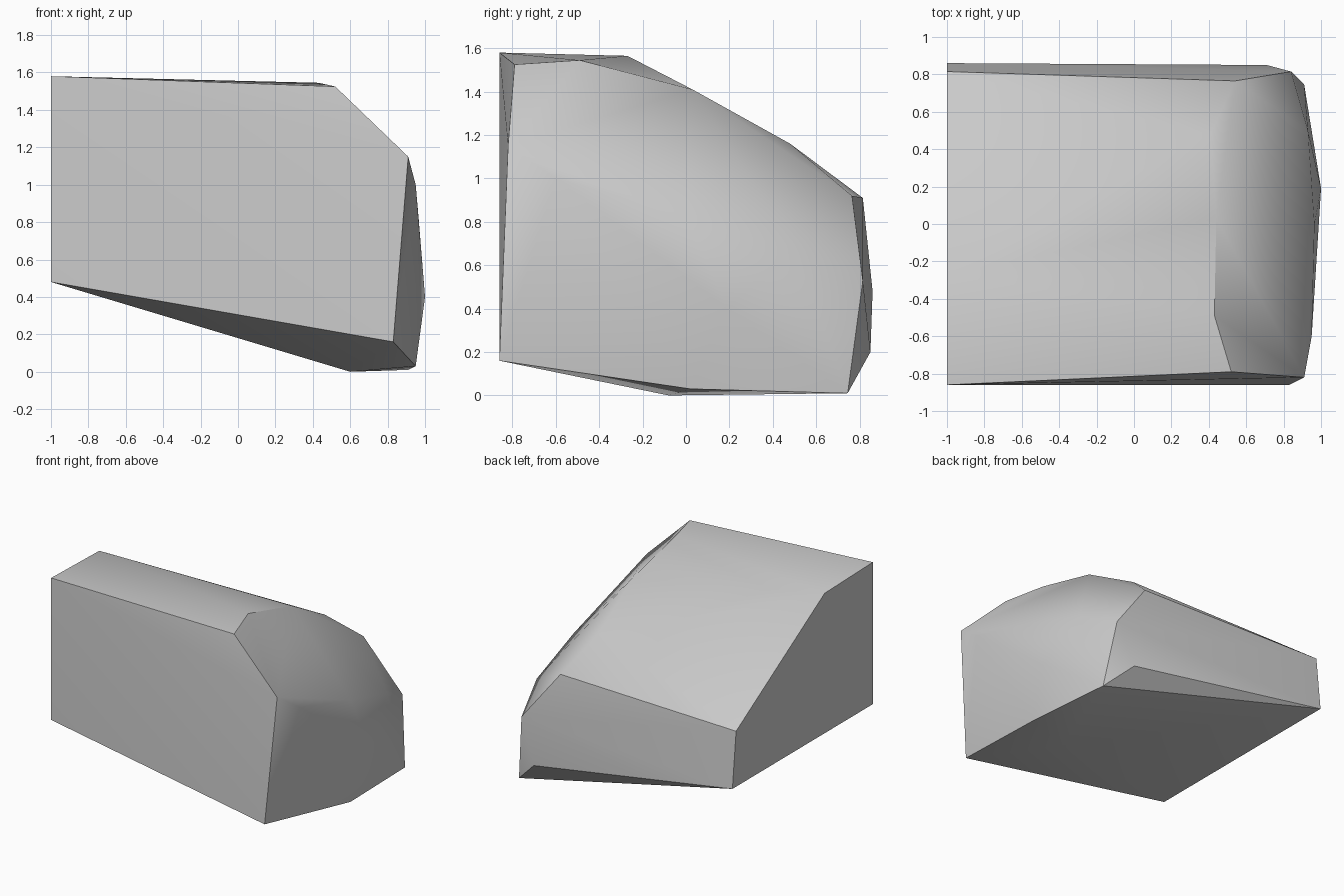
import bpy
import bmesh
import math

default_cube = bpy.data.objects.get("Cube")
if default_cube:
    bpy.data.objects.remove(default_cube, do_unlink=True)


def make_material(name, colour):
    material = bpy.data.materials.new(name)
    material.use_nodes = True
    material.diffuse_color = colour
    material.node_tree.nodes["Principled BSDF"].inputs["Base Color"].default_value = colour
    return material


def hull_object(name, outlines, material):
    """Wrap a faceted convex block around a set of outline points."""
    mesh = bpy.data.meshes.new(name)
    block = bpy.data.objects.new(name, mesh)
    bpy.context.collection.objects.link(block)
    bm = bmesh.new()
    for outline in outlines:
        for point in outline:
            bm.verts.new(point)
    result = bmesh.ops.convex_hull(bm, input=bm.verts[:])
    unused = [g for g in result["geom_interior"] if isinstance(g, bmesh.types.BMVert)]
    bmesh.ops.delete(bm, geom=unused, context="VERTS")
    # Merge the triangles of each flat side
    bmesh.ops.dissolve_limit(bm, angle_limit=math.radians(1),
                             verts=bm.verts[:], edges=bm.edges[:])
    bmesh.ops.recalc_face_normals(bm, faces=bm.faces[:])
    bm.to_mesh(mesh)
    bm.free()
    mesh.materials.append(material)
    return block


# Flat end, a sloping-backed profile
flat_end = [(-1, y, z) for y, z in (
    (-.86, .48), (-.86, 1.58), (-.27, 1.565), (.815, .91), (.86, .48))]

# Upper rim of the bevel, from front to back
bevel_top = [(.52, -.79, 1.525), (.43, -.49, 1.545), (.44, .03, 1.41),
             (.41, .48, 1.16), (.54, .765, .92)]

# Lower rim of the bevel and the bulge of the side
bevel_bottom = [(.91, -.82, 1.15), (.95, -.6, 1), (.965, 0, .83),
                (.93, .5, .68), (.84, .815, .53), (1, .19, .4)]

# Foot of the side, the underside and the back lower corner
foot = [(.83, -.86, .16), (.95, .02, .03), (.91, .745, .01),
        (.6, -.08, 0), (.71, .85, .2)]

stone = make_material("stone grey", (.6, .6, .6, 1))
rock = hull_object("rock_block", [flat_end, bevel_top, bevel_bottom, foot], stone)

# Soft shading over the shallow facets, hard edges elsewhere
bpy.ops.object.select_all(action="DESELECT")
rock.select_set(True)
bpy.context.view_layer.objects.active = rock
bpy.ops.object.shade_smooth_by_angle(angle=math.radians(35))
